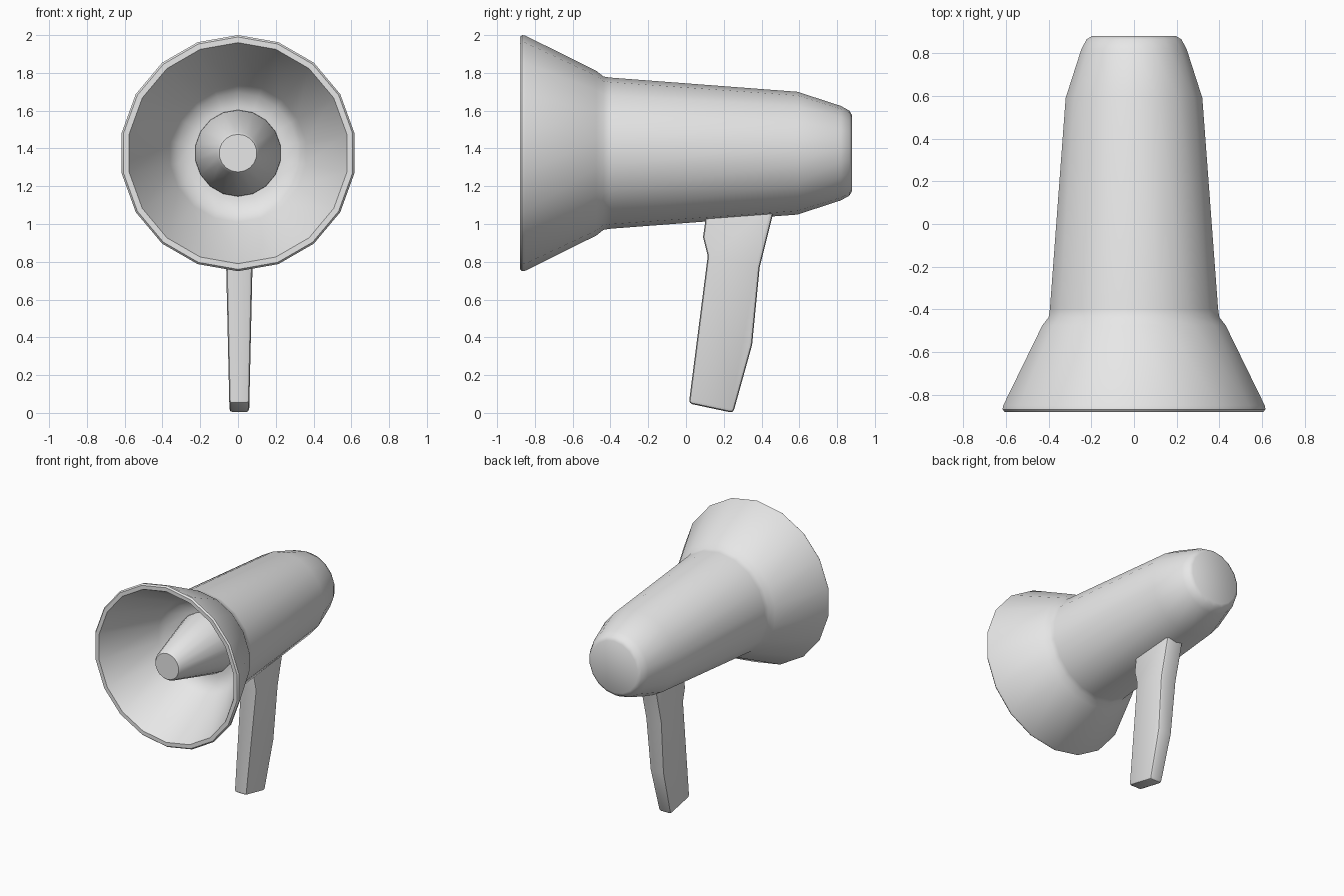
import bpy, bmesh, math

if "Cube" in bpy.data.objects:
    bpy.data.objects.remove(bpy.data.objects["Cube"])

SIDES = 18
AXIS_Z = 1.375

grey = bpy.data.materials.new("light_grey")
grey.diffuse_color = (0.8, 0.8, 0.8, 1)
grey.use_nodes = True
grey.node_tree.nodes["Principled BSDF"].inputs["Base Color"].default_value = grey.diffuse_color


def finish(bm, name, angle=35):
    """Turn a bmesh into a named object, smooth with sharp edges kept."""
    bmesh.ops.recalc_face_normals(bm, faces=bm.faces)
    mesh = bpy.data.meshes.new(name)
    bm.to_mesh(mesh)
    bm.free()
    mesh.materials.append(grey)
    obj = bpy.data.objects.new(name, mesh)
    bpy.context.collection.objects.link(obj)
    bpy.ops.object.select_all(action='DESELECT')
    obj.select_set(True)
    bpy.context.view_layer.objects.active = obj
    bpy.ops.object.shade_smooth_by_angle(angle=math.radians(angle))
    return obj


def lathe(name, profile, angle=35):
    """Revolve (y, radius) points round the horn axis and cap both ends."""
    bm = bmesh.new()
    rings = []
    for y, r in profile:
        ring = []
        for i in range(SIDES):
            a = 2 * math.pi * i / SIDES
            ring.append(bm.verts.new((r * math.sin(a), y, AXIS_Z + r * math.cos(a))))
        rings.append(ring)
    for a, b in zip(rings, rings[1:]):
        for i in range(SIDES):
            j = (i + 1) % SIDES
            bm.faces.new((a[i], a[j], b[j], b[i]))
    bm.faces.new(rings[0])
    bm.faces.new(rings[-1])
    return finish(bm, name, angle)


# Body, flared bell, rolled lip and hollow inside in one profile
lathe("horn_body", [
    (0.88, 0.20), (0.865, 0.225), (0.82, 0.25), (0.59, 0.325),
    (-0.40, 0.40), (-0.437, 0.406), (-0.475, 0.436),
    (-0.85, 0.622), (-0.868, 0.625), (-0.88, 0.615),
    (-0.88, 0.585), (-0.865, 0.577),
    (-0.46, 0.365), (-0.41, 0.32), (-0.39, 0.25), (-0.39, 0.20),
])

# Inner speaker cone pointing out of the bell
lathe("inner_cone", [(-0.37, 0.23), (-0.41, 0.228), (-0.855, 0.112), (-0.87, 0.10)])

# Pistol grip: side outline extruded across x, narrower at the foot
outline = [
    (0.105, 1.12), (0.10, 1.00), (0.09, 0.93), (0.115, 0.83),
    (0.015, 0.05), (0.25, 0.0), (0.35, 0.36),
    (0.39, 0.77), (0.46, 1.05), (0.475, 1.12),
]
bm = bmesh.new()
left, right = [
    [bm.verts.new((0.007 + s * (0.052 + 0.018 * min(z / 0.8, 1)), y, z)) for y, z in outline]
    for s in (-1, 1)
]
bm.faces.new(left)
bm.faces.new(right)
for i in range(len(outline)):
    j = (i + 1) % len(outline)
    bm.faces.new((left[i], left[j], right[j], right[i]))
bmesh.ops.recalc_face_normals(bm, faces=bm.faces)
# Round the long rims and the foot corners
foot = {left[4], left[5], right[4], right[5]}
rims = [e for e in bm.edges
        if abs(e.verts[0].co.x - e.verts[1].co.x) < 0.05
        or (e.verts[0] in foot and e.verts[1] in foot)]
bmesh.ops.bevel(bm, geom=rims, offset=0.018, segments=2, profile=0.5, affect='EDGES')
finish(bm, "grip_handle", 30)
